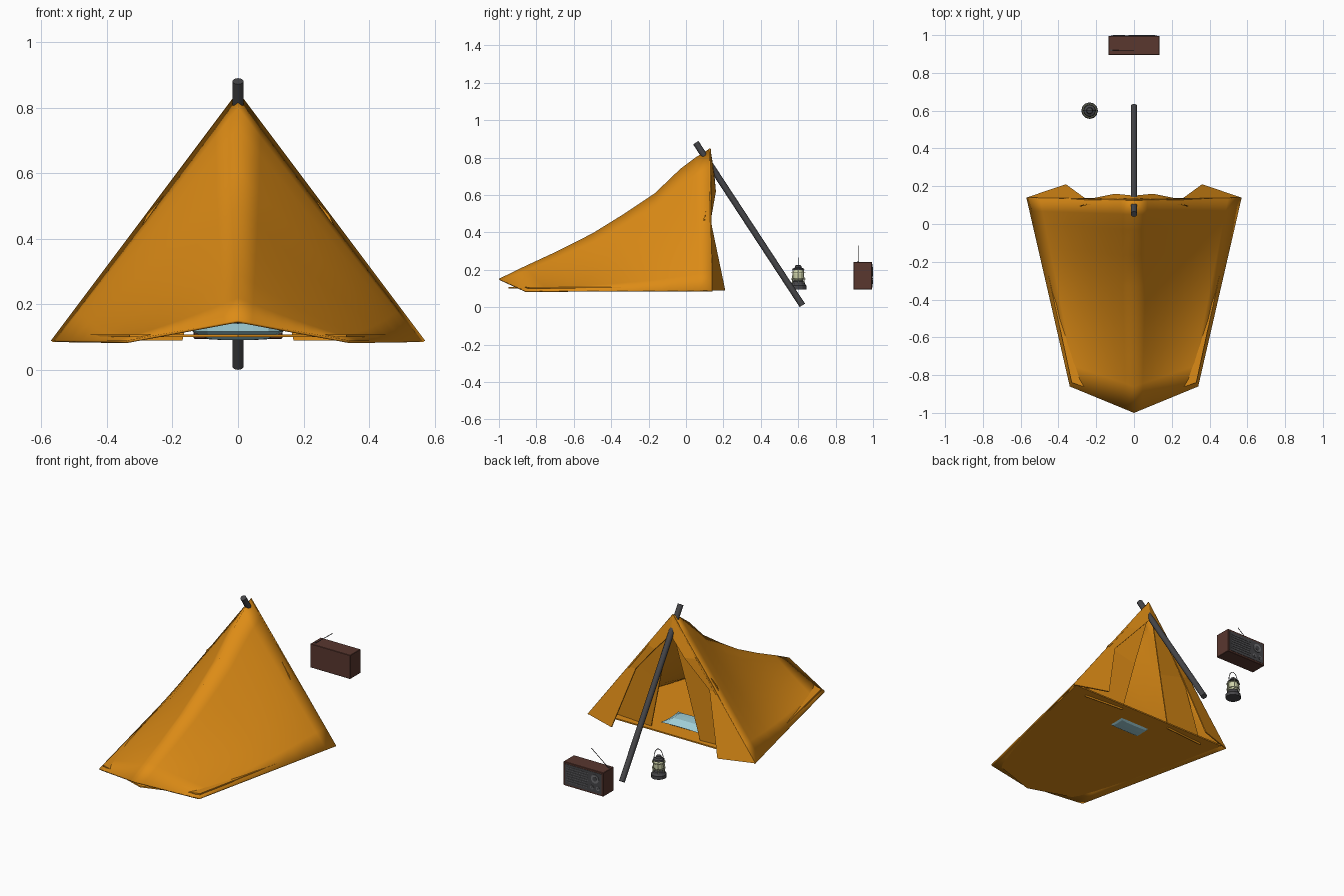
import bpy, bmesh, math
from mathutils import Vector

if "Cube" in bpy.data.objects:
    bpy.data.objects.remove(bpy.data.objects["Cube"])


def material(name, r, g, b):
    m = bpy.data.materials.new(name)
    m.diffuse_color = (r, g, b, 1)
    m.use_nodes = True
    m.node_tree.nodes["Principled BSDF"].inputs["Base Color"].default_value = m.diffuse_color
    return m


ORANGE = material("orange_canvas", .72, .26, .008)
DARK = material("dark_metal", .06, .06, .065)
BROWN = material("brown_wood", .10, .038, .028)
BLUE = material("pale_blue", .35, .62, .68)
GLASS = material("pale_glass", .62, .65, .40)
GREY = material("mid_grey", .16, .16, .17)


def mesh_object(name, verts, faces, mat, thick=0, mirror=False):
    me = bpy.data.meshes.new(name)
    me.from_pydata(verts, [], faces)
    bm = bmesh.new()
    bm.from_mesh(me)
    bmesh.ops.recalc_face_normals(bm, faces=bm.faces)
    bm.to_mesh(me)
    bm.free()
    ob = bpy.data.objects.new(name, me)
    bpy.context.collection.objects.link(ob)
    me.materials.append(mat)
    if mirror:
        ob.modifiers.new("mirror", 'MIRROR').use_clip = True
    if thick:
        s = ob.modifiers.new("cloth", 'SOLIDIFY')
        s.thickness, s.offset = thick, -1
    return ob


def smooth(ob, angle=35):
    bpy.ops.object.select_all(action='DESELECT')
    ob.select_set(True)
    bpy.context.view_layer.objects.active = ob
    bpy.ops.object.shade_smooth_by_angle(angle=math.radians(angle))


def rod(name, a, b, r, mat, sides=12):
    a, b = Vector(a), Vector(b)
    bpy.ops.mesh.primitive_cylinder_add(vertices=sides, radius=r, depth=(b - a).length, location=(a + b) / 2)
    ob = bpy.context.object
    ob.rotation_euler = (b - a).to_track_quat('Z', 'Y').to_euler()
    ob.name = name
    ob.data.materials.append(mat)
    smooth(ob)
    return ob


def box(name, centre, size, mat, bevel=0):
    bpy.ops.mesh.primitive_cube_add(size=1, location=centre)
    ob = bpy.context.object
    ob.name, ob.scale = name, size
    bpy.ops.object.transform_apply(location=False, rotation=False, scale=True)
    ob.data.materials.append(mat)
    if bevel:
        ob.modifiers.new("bevel", 'BEVEL').width = bevel
    return ob


def lathe(name, profile, centre, mat, n=12):
    cx, cy = centre
    verts = [(cx + r * math.cos(2 * math.pi * i / n), cy + r * math.sin(2 * math.pi * i / n), z)
             for r, z in profile for i in range(n)]
    faces = [(k * n + i, k * n + (i + 1) % n, (k + 1) * n + (i + 1) % n, (k + 1) * n + i)
             for k in range(len(profile) - 1) for i in range(n)]
    faces += [tuple(range(n)), tuple(range((len(profile) - 1) * n, len(profile) * n))]
    return mesh_object(name, verts, faces, mat)


# Tent roof: sagging ridge joined to straight lower edge
ridge = [(.13, .85), (.05, .8), (-.03, .74), (-.166, .61), (-.33, .5), (-.5, .395),
         (-.7, .294), (-.86, .22), (-1, .152)]
cols = 8
verts, faces = [], []
for y, z in ridge:
    t = (.13 - y) / 1.13
    top = Vector((0, y, z))
    low = Vector((.57 - .23 * t, .14 - t, .09))
    for j in range(cols + 1):
        s = j / cols
        p = top.lerp(low, s)
        p.z -= .05 * math.sin(math.pi * s) * math.sin(math.pi * t) * .3
        verts.append(p)
w = cols + 1
for i in range(len(ridge) - 1):
    for j in range(cols):
        faces.append((i * w + j, i * w + j + 1, (i + 1) * w + j + 1, (i + 1) * w + j))
smooth(mesh_object("tent_roof", verts, faces, ORANGE, .008, True))

# Folded door flaps: outer edge on the roof, loose edge pulled outward
outer = [(0, .13, .85), (.1725, .132, .62), (.30, .135, .45), (.57, .14, .09)]
inner = [(0, .15, .73), (.1, .16, .62), (.25, .13, .45), (.36, .21, .09)]
mesh_object("door_flap", outer + inner, [(i, i + 1, i + 5, i + 4) for i in range(3)],
            ORANGE, .006, True)

# Door curtains hanging just inside the flaps
curtain = [(.015, .145, .74), (.095, .12, .41), (.17, .10, .09), (.43, .08, .09), (.28, .1, .47),
           (.15, .12, .62)]
for s, side in ((1, "right"), (-1, "left")):
    mesh_object("door_curtain_" + side, [(s * x, y, z) for x, y, z in curtain],
                [(0, 1, 4, 5), (1, 2, 3, 4)], ORANGE, .006)

# Groundsheet
mesh_object("tent_floor", [(-.54, .13, .1), (.54, .13, .1), (.33, -.84, .1), (0, -.95, .1), (-.33, -.84, .1)],
            [(0, 1, 2, 3, 4)], ORANGE, .008)

# Pillow: puffed low-poly cushion with pinched corners
pv, pf, nx, ny = [], [], 6, 4
for sgn in (1, -1):
    base = len(pv)
    for i in range(nx + 1):
        for j in range(ny + 1):
            u, v = 2 * i / nx - 1, 2 * j / ny - 1
            puff = ((1 - u ** 4) * (1 - v ** 4)) ** .5
            pv.append((.14 * u * (1 - .06 * (1 - v * v)), -.04 + .085 * v * (1 - .08 * (1 - u * u)),
                       .117 + sgn * .026 * puff))
    for i in range(nx):
        for j in range(ny):
            a = base + i * (ny + 1) + j
            pf.append((a, a + 1, a + ny + 2, a + ny + 1))
pillow = mesh_object("pillow", pv, pf, BLUE)
pillow.modifiers.new("weld", 'WELD')

# Leaning pole
rod("tent_pole", (0, .622, .01), (0, .052, .88), .017, DARK, 16)

# Lantern
L = (-.235, .60)
lathe("lantern_base", [(.044, .095), (.044, .115), (.036, .125), (.034, .137), (.026, .142)], L, DARK)
lathe("lantern_glass", [(.022, .14), (.03, .155), (.031, .18), (.022, .2)], L, GLASS)
lathe("lantern_cap", [(.034, .198), (.03, .206), (.018, .212), (.015, .224), (.005, .227)], L, DARK)
for k in range(6):
    a = math.pi * k / 3
    c, s = math.cos(a), math.sin(a)
    rod("lantern_bar", (L[0] + .036 * c, L[1] + .036 * s, .13),
        (L[0] + .033 * c, L[1] + .033 * s, .202), .0025, GLASS, 6)
for name, z in (("lantern_lower_ring", .15), ("lantern_upper_ring", .187)):
    bpy.ops.mesh.primitive_torus_add(major_radius=.036, minor_radius=.003, major_segments=16,
                                     minor_segments=6, location=(*L, z))
    bpy.context.object.name = name
    bpy.context.object.data.materials.append(GLASS)
arc = [(L[0] + .032 * math.cos(math.pi * k / 8), L[1], .205 + .06 * math.sin(math.pi * k / 8))
       for k in range(9)]
cu = bpy.data.curves.new("lantern_handle", 'CURVE')
cu.dimensions, cu.bevel_depth, cu.bevel_resolution = '3D', .002, 1
sp = cu.splines.new('POLY')
sp.points.add(8)
for pt, co in zip(sp.points, arc):
    pt.co = (*co, 1)
cu.materials.append(DARK)
bpy.context.collection.objects.link(bpy.data.objects.new("lantern_handle", cu))

# Radio: wooden case, dark face, grille, dials and aerial
box("radio_case", (0, .945, .168), (.27, .10, .146), BROWN, .002)
box("radio_face", (0, .994, .168), (.246, .006, .124), DARK)
for k in range(7):
    box("radio_grille_bar", (.04, .998, .125 + k * .0145), (.14, .003, .004), GREY)
for name, x, z, r in (("tuning_dial", -.08, .19, .026), ("volume_knob", -.06, .135, .012),
                      ("tone_knob", -.1, .135, .012)):
    rod(name, (x, .994, z), (x, 1.0, z), r, GREY, 20)
    rod(name + "_centre", (x, .994, z), (x, 1.001, z), r * .55, DARK, 16)
rod("aerial", (-.12, .92, .238), (-.002, .92, .33), .002, DARK, 6)
rod("aerial_mount", (-.12, .92, .236), (-.12, .92, .245), .005, DARK, 8)
